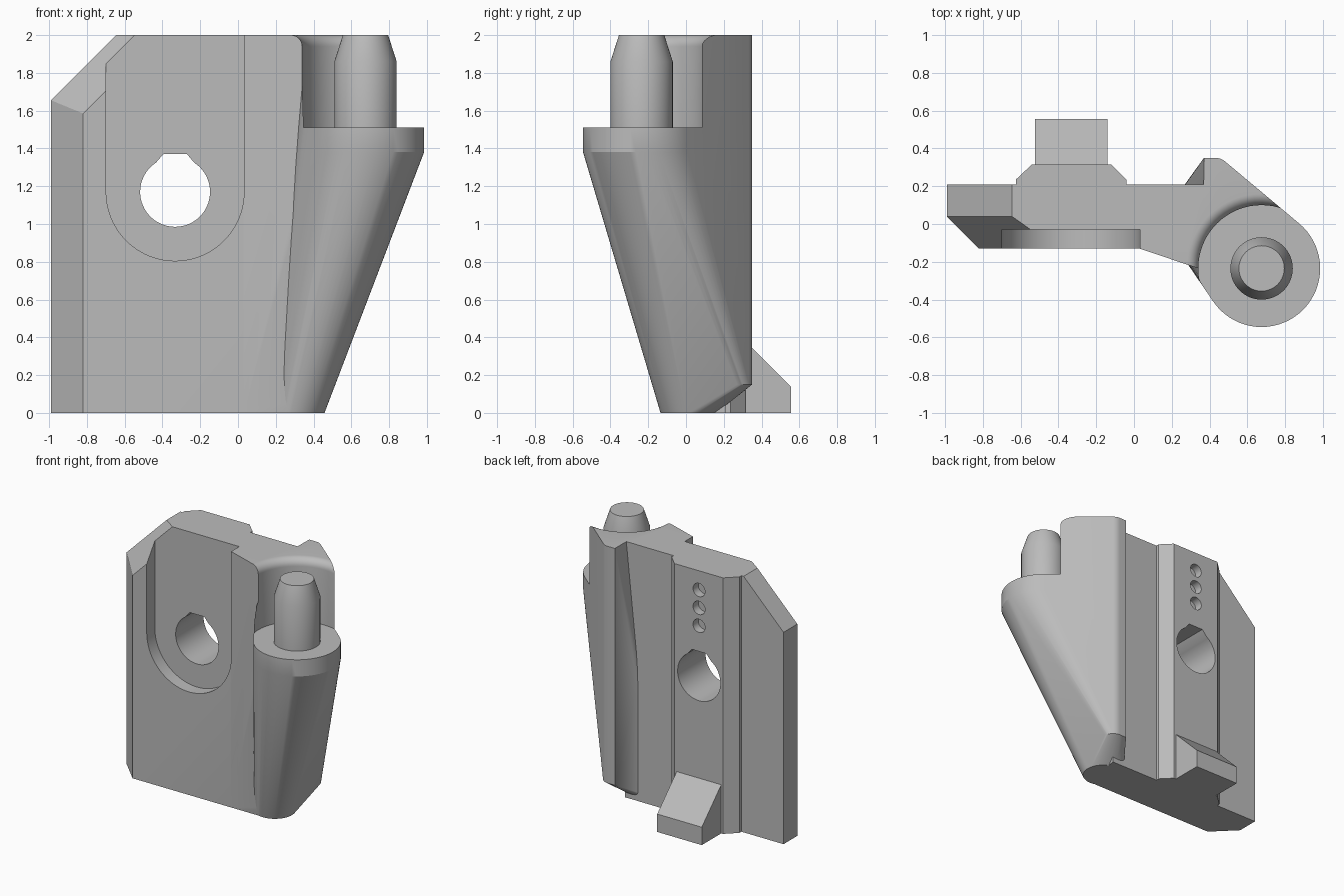
import bpy, bmesh
from math import sin, cos, pi, radians
from mathutils import Vector

cube = bpy.data.objects.get("Cube")
if cube:
    bpy.data.objects.remove(cube, do_unlink=True)

GREY = (0.5, 0.5, 0.5, 1)
grey = bpy.data.materials.new("plain grey")
grey.use_nodes = True
grey.diffuse_color = GREY
grey.node_tree.nodes["Principled BSDF"].inputs["Base Color"].default_value = GREY

TOP = 2.0
PEG = (0.675, -0.235)      # peg axis
SHELF = 1.51               # height of the peg shelf
HOLE = (-0.333, 1.17)      # plate bore


def finish(bm, name):
    bmesh.ops.recalc_face_normals(bm, faces=bm.faces)
    mesh = bpy.data.meshes.new(name)
    bm.to_mesh(mesh)
    bm.free()
    mesh.materials.append(grey)
    ob = bpy.data.objects.new(name, mesh)
    bpy.context.collection.objects.link(ob)
    return ob


def arc(c, r, start=0, end=360, n=64):
    return [(c[0] + r * cos(radians(start + (end - start) * i / n)),
             c[1] + r * sin(radians(start + (end - start) * i / n)))
            for i in range(n + (abs(end - start) < 360))]


def prism(name, outline, lo, hi, axis="z", cuts=()):
    """Extrude an outline along an axis, then trim by planes."""
    place = {"z": lambda a, b, d: (a, b, d),
             "y": lambda a, b, d: (a, d, b),
             "x": lambda a, b, d: (d, a, b)}[axis]
    bm = bmesh.new()
    face = bm.faces.new([bm.verts.new(place(a, b, lo)) for a, b in outline])
    ext = bmesh.ops.extrude_face_region(bm, geom=[face])
    moved = [g for g in ext["geom"] if isinstance(g, bmesh.types.BMVert)]
    bmesh.ops.translate(bm, verts=moved, vec=place(0, 0, hi - lo))
    for point, normal in cuts:
        cut = bmesh.ops.bisect_plane(bm, geom=bm.verts[:] + bm.edges[:] + bm.faces[:],
                                     plane_co=point, plane_no=normal, clear_outer=True)
        rim = [g for g in cut["geom_cut"] if isinstance(g, bmesh.types.BMEdge)]
        bmesh.ops.holes_fill(bm, edges=rim, sides=0)
    return finish(bm, name)


def hull(name, points):
    bm = bmesh.new()
    for p in points:
        bm.verts.new(p)
    res = bmesh.ops.convex_hull(bm, input=bm.verts)
    spare = {g for g in res["geom_interior"] + res["geom_unused"]
             if isinstance(g, bmesh.types.BMVert)}
    bmesh.ops.delete(bm, geom=list(spare), context="VERTS")
    bmesh.ops.dissolve_limit(bm, angle_limit=radians(0.2), verts=bm.verts, edges=bm.edges)
    return finish(bm, name)


def lathe(name, profile, n=64):
    """Stack rings of (radius, height) around the peg axis."""
    bm = bmesh.new()
    rings = [[bm.verts.new((x, y, z)) for x, y in arc(PEG, r, n=n)] for r, z in profile]
    for a, b in zip(rings, rings[1:]):
        for i in range(n):
            j = (i + 1) % n
            bm.faces.new((a[i], a[j], b[j], b[i]))
    bm.faces.new(rings[0])
    bm.faces.new(rings[-1])
    return finish(bm, name)


def combine(target, tool, operation):
    mod = target.modifiers.new(tool.name, "BOOLEAN")
    mod.operation, mod.solver, mod.object = operation, "EXACT", tool
    bpy.context.view_layer.objects.active = target
    bpy.ops.object.modifier_apply(modifier=mod.name)
    bpy.data.objects.remove(tool, do_unlink=True)


def levels(outline, *heights):
    return [(x, y, z) for x, y in outline for z in heights]


# Plate with raised back rail and bevelled upper corner
plate = [(-0.99, 0.04), (-0.82, -0.13), (0.28, -0.13), (0.28, 0.21), (-0.04, 0.21),
         (-0.04, 0.235), (-0.12, 0.315), (-0.54, 0.315), (-0.625, 0.235),
         (-0.625, 0.21), (-0.99, 0.21)]
corner = Vector((-0.99, 0.04, 1.655))
body = prism("mounting_body", plate, 0, TOP,
             cuts=[(corner, (-1, 0, 1)), (corner, (-1, -1.41, 1))])

# Web that leans forward from the plate to the arm
web = hull("web", levels([(0.03, -0.13), (0.03, 0.205), (0.38, 0.21)], 0, TOP)
           + levels([(0.31, -0.13)], 0)
           + levels([(0.37, -0.245)], 1.38, TOP))

# Tapered arm blending into the upright back fin
arm = hull("arm", levels(arc(PEG, 0.31), 1.38, TOP)
           + levels(arc((0.31, 0.013), 0.148), 0)
           + levels(arc((0.43, 0.27), 0.08, 0, 90, 12) + [(0.37, 0.35)], 0.15, TOP))

for part in (web, arm):
    combine(body, part, "UNION")

# Peg clearance with a flared rim
flare = [(0.395 - 0.06 * cos(t * pi / 16), TOP - 0.06 + 0.06 * sin(t * pi / 16))
         for t in range(9)]
combine(body, lathe("clearance", [(0.335, SHELF)] + flare + [(0.395, TOP + 0.2)]),
        "DIFFERENCE")

# Round-bottomed front recess, open at the top
slot = arc(HOLE, 0.365, 180, 360, 48) + [(0.032, TOP + 0.2), (-0.698, TOP + 0.2)]
combine(body, prism("recess", slot, -0.4, -0.03, "y"), "DIFFERENCE")

# Flat-topped through bore
bore = arc(HOLE, 0.185, 123, 417, 48) + [(-0.27, 1.37), (-0.395, 1.37)]
combine(body, prism("bore", bore, -0.4, 0.5, "y"), "DIFFERENCE")

# Three blind holes in the back rail
for z in (1.57, 1.71, 1.85):
    combine(body, prism("blind_hole", arc((HOLE[0], z), 0.052, n=32), 0.25, 0.5, "y"),
            "DIFFERENCE")

# Peg and rear foot
peg = lathe("peg", [(0.165, SHELF), (0.165, 1.86), (0.12, TOP)])
foot = prism("rear_foot", [(0.315, 0), (0.555, 0), (0.555, 0.14), (0.315, 0.38)],
             -0.525, -0.14, "x")

bpy.ops.object.select_all(action="DESELECT")
for ob in (body, peg, foot):
    ob.select_set(True)
bpy.context.view_layer.objects.active = body
bpy.ops.object.shade_smooth_by_angle(angle=radians(22))
